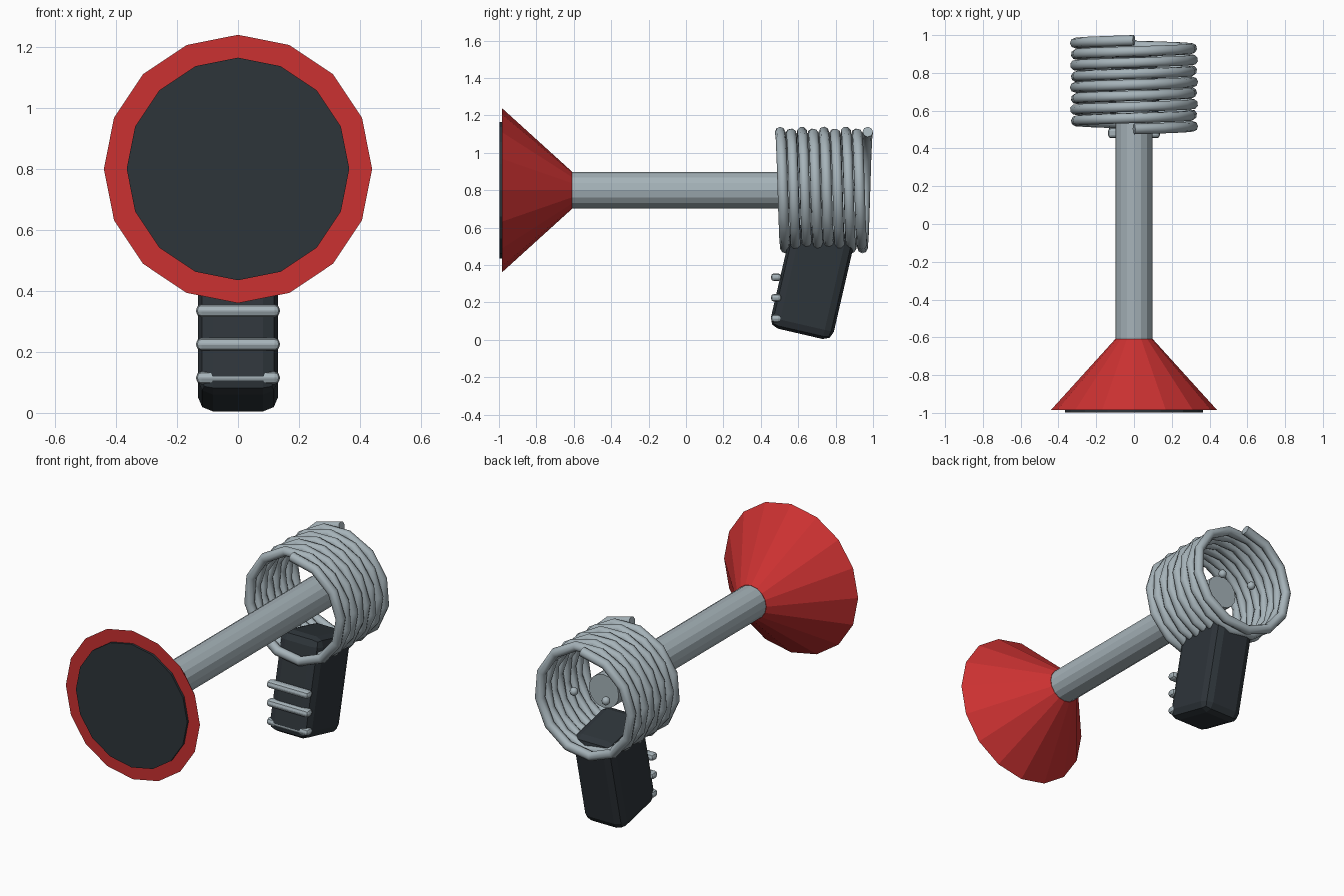
import bpy, math

if "Cube" in bpy.data.objects:
    bpy.data.objects.remove(bpy.data.objects["Cube"])

Z = 0.8  # height of the barrel axis


def material(name, rgb):
    m = bpy.data.materials.new(name)
    m.diffuse_color = (*rgb, 1)
    m.use_nodes = True
    m.node_tree.nodes["Principled BSDF"].inputs["Base Color"].default_value = m.diffuse_color
    return m


RED = material("red", (0.6, 0.031, 0.031))
DARK = material("dark_slate", (0.027, 0.035, 0.042))
GREY = material("steel_grey", (0.38, 0.45, 0.485))


def finish(obj, name, mat):
    obj.name = name
    obj.data.materials.append(mat)
    return obj


def lathe(name, mat, y_front, y_back, r_front, r_back, sides=16):
    """Cylinder or cone lying along y on the barrel axis."""
    bpy.ops.mesh.primitive_cone_add(
        vertices=sides, radius1=r_back, radius2=r_front, depth=y_back - y_front,
        location=(0, (y_front + y_back) / 2, Z), rotation=(math.pi / 2, 0, 0))
    return finish(bpy.context.object, name, mat)


def rounded_box(name, mat, loc, size, bevel, segments, tilt=0):
    bpy.ops.mesh.primitive_cube_add(size=1, location=loc)
    obj = bpy.context.object
    obj.scale = size
    bpy.ops.object.transform_apply(location=False, rotation=False, scale=True)
    obj.rotation_euler.x = tilt
    mod = obj.modifiers.new("rounding", "BEVEL")
    mod.width, mod.segments = bevel, segments
    return finish(obj, name, mat)


# Muzzle: flared cone with a dark plate over its mouth
lathe("flared_muzzle", RED, -0.985, -0.61, 0.44, 0.1)
lathe("muzzle_plate", DARK, -0.998, -0.985, 0.365, 0.365)

# Barrel, ending inside the coil
lathe("barrel", GREY, -0.62, 0.77, 0.098, 0.098)

# Coil: eight turns of round wire, starting and ending at the top
TURNS, STEPS, RADIUS, WIRE = 8, 100, 0.312, 0.028
curve = bpy.data.curves.new("coil", "CURVE")
curve.dimensions = "3D"
curve.bevel_depth = WIRE
curve.bevel_resolution = 2
curve.use_fill_caps = True
spline = curve.splines.new("POLY")
spline.points.add(STEPS)
for i, p in enumerate(spline.points):
    t = i / STEPS
    a = t * TURNS * 2 * math.pi
    p.co = (RADIUS * math.sin(a), 0.503 + 0.469 * t, Z + RADIUS * math.cos(a), 1)
coil = bpy.data.objects.new("coil", curve)
bpy.context.collection.objects.link(coil)
bpy.ops.object.select_all(action="DESELECT")
coil.select_set(True)
bpy.context.view_layer.objects.active = coil
bpy.ops.object.convert(target="MESH")
coil = bpy.context.object
coil.data.materials.clear()
finish(coil, "coil", GREY)
bpy.ops.object.shade_smooth_by_angle(angle=math.radians(60))

# Handle leaning back towards the top
rounded_box("handle", DARK, (0, 0.675, 0.31), (0.264, 0.345, 0.57),
            0.05, 2, -math.radians(13))

# Finger bars across the front of the handle
for i, z in enumerate((0.115, 0.225, 0.335)):
    rounded_box(f"finger_bar_{i + 1}", GREY, (0, 0.482, z), (0.275, 0.056, 0.042), 0.018, 2)

# Pair of small balls inside the back of the coil
for side, x in (("left", -0.105), ("right", 0.105)):
    bpy.ops.mesh.primitive_uv_sphere_add(segments=10, ring_count=6, radius=0.024,
                                         location=(x, 0.9, 0.82))
    finish(bpy.context.object, f"sight_ball_{side}", GREY)
    bpy.ops.object.shade_smooth()
